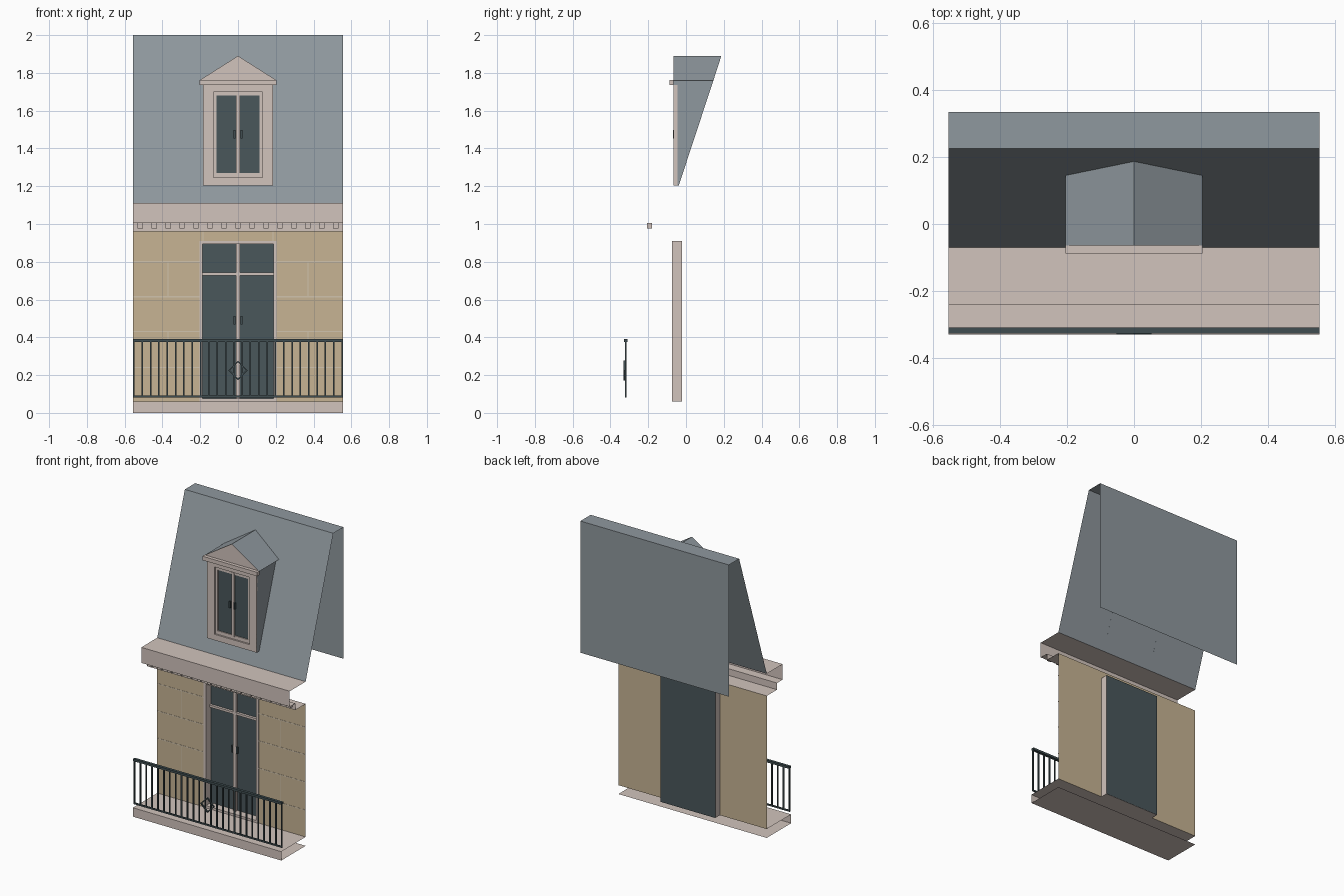
import bpy
import math
from mathutils import Matrix, Vector

if "Cube" in bpy.data.objects:
    bpy.data.objects.remove(bpy.data.objects["Cube"], do_unlink=True)


def material(name, r, g, b):
    m = bpy.data.materials.new(name)
    m.use_nodes = True
    m.diffuse_color = (r, g, b, 1)
    m.node_tree.nodes["Principled BSDF"].inputs["Base Color"].default_value = (r, g, b, 1)
    return m


STONE = material("pale stone", .64, .55, .505)
WALL = material("tan masonry", .57, .455, .295)
JOINT = material("cream joint", .64, .55, .42)
SLATE = material("grey slate", .275, .314, .342)
GLASS = material("dark teal glass", .067, .095, .105)
METAL = material("dark metal", .05, .075, .082)
HALF = .555     # half width of the facade
WALL_Y = -.07


def mesh(name, verts, faces, mat):
    me = bpy.data.meshes.new(name)
    me.from_pydata(verts, [], faces)
    me.materials.append(mat)
    ob = bpy.data.objects.new(name, me)
    bpy.context.collection.objects.link(ob)
    return ob


def sheet(name, pts, mat):
    return mesh(name, pts, [range(len(pts))], mat)


def strip(name, profile, mat, x0=-HALF, x1=HALF):
    """Sweep an open (y, z) profile along x, leaving the ends open."""
    verts = [(x, y, z) for y, z in profile for x in (x0, x1)]
    faces = [(2*i, 2*i+1, 2*i+3, 2*i+2) for i in range(len(profile) - 1)]
    return mesh(name, verts, faces, mat)


def boxes(name, items, mat):
    """One object made of boxes, each (x0, x1, y0, y1, z0, z1)."""
    verts, faces = [], []
    for x0, x1, y0, y1, z0, z1 in items:
        n = len(verts)
        verts += [(x, y, z) for z in (z0, z1) for x, y in
                  ((x0, y0), (x1, y0), (x1, y1), (x0, y1))]
        faces += [[n + 3, n + 2, n + 1, n], [n + 4, n + 5, n + 6, n + 7]]
        for i in range(4):
            j = (i + 1) % 4
            faces.append([n + i, n + j, n + j + 4, n + i + 4])
    return mesh(name, verts, faces, mat)


def frame(name, half, z0, z1, side, bottom, top, y0, y1, mat):
    """Rectangular surround centred on x = 0."""
    inner = half - side
    return boxes(name, [(-half, -inner, y0, y1, z0, z1),
                        (inner, half, y0, y1, z0, z1),
                        (-inner, inner, y0, y1, z0, z0 + bottom),
                        (-inner, inner, y0, y1, z1 - top, z1)], mat)


def pane(name, half, y, z0, z1):
    return strip(name, [(y, z0), (y, z1)], GLASS, -half, half)


# Balcony slab, cornice and roof are open-ended shells
strip("balcony_slab", [(WALL_Y, 0), (-.33, 0), (-.33, .06), (WALL_Y, .06)], STONE)
strip("cornice", [(WALL_Y, .96), (-.18, .96), (-.18, 1.005), (-.24, 1.005),
                  (-.24, 1.11), (WALL_Y, 1.11)], STONE)
strip("mansard_roof", [(WALL_Y, 1.11), (.225, 2), (.335, 2), (.335, 1.11)], SLATE)
boxes("cornice_dentils", [(i*.074 - .014, i*.074 + .014, -.207, -.18, .975, 1.005)
                          for i in range(-7, 8)], STONE)

# Masonry wall around the door opening
DOOR = .205
for side, a, b in (("right", -HALF, -DOOR), ("left", DOOR, HALF)):
    strip("wall_" + side, [(WALL_Y, .06), (WALL_Y, .96)], WALL, a, b)
strip("wall_over_door", [(WALL_Y, .91), (WALL_Y, .96)], WALL, -DOOR, DOOR)

# Masonry joints
joints = []
JY = (WALL_Y - .0015, WALL_Y - .0002)
for s in (-1, 1):
    for z in (.24, .43, .615, .8):
        joints.append((*sorted((s*DOOR, s*HALF)), *JY, z - .003, z + .003))
    for x, z0, z1 in ((.37, .24, .43), (.37, .615, .8), (.185, .91, .96)):
        joints.append((s*x - .002, s*x + .002, *JY, z0, z1))
boxes("wall_joints", joints, JOINT)

# Balcony door
frame("door_surround", DOOR, .06, .91, .017, .015, .015, -.075, -.021, STONE)
pane("door_glass", DOOR, -.02, .06, .91)
boxes("door_bars", [(-.01, .01, -.038, -.021, .075, .895),
                    (-.188, .188, -.038, -.021, .727, .742)], STONE)


def handles(name, y, z):
    boxes(name, [(s*.018 - .005, s*.018 + .005, y - .012, y, z - .022, z + .022)
                 for s in (-1, 1)], METAL)


handles("door_handles", -.03, .49)

# Railing
RAIL_Y = -.319
boxes("rail_bars", [(-HALF, HALF, RAIL_Y - .009, RAIL_Y + .01, .375, .39),
                    (-HALF, HALF, RAIL_Y - .004, RAIL_Y + .004, .082, .092)], METAL)
step = (2*HALF - .008) / 25
boxes("balusters", [(x - .004, x + .004, RAIL_Y - .004, RAIL_Y + .004, .088, .38)
                    for x in (-HALF + .004 + i*step for i in range(26))], METAL)
diamond = boxes("railing_diamond", [(-.037, .037, -.005, .005, -.037, -.03),
                                    (-.037, .037, -.005, .005, .03, .037),
                                    (-.037, -.03, -.005, .005, -.03, .03),
                                    (.03, .037, -.005, .005, -.03, .03)], METAL)
diamond.data.transform(Matrix.Translation(Vector((0, RAIL_Y - .006, .225)))
                       @ Matrix.Rotation(math.radians(45), 4, "Y"))

# Dormer window
FY = -.065
frame("dormer_front", .185, 1.205, 1.737, .055, .04, .037, FY, FY + .02, STONE)
frame("dormer_window_frame", .13, 1.245, 1.70, .016, .024, .02, -.054, -.047, STONE)
boxes("dormer_mullion", [(-.01, .01, -.056, -.047, 1.26, 1.69)], STONE)
pane("dormer_glass", .13, -.048, 1.245, 1.70)
handles("dormer_handles", -.056, 1.475)
boxes("dormer_lintel", [(-.205, .205, -.088, FY, 1.735, 1.762)], STONE)

# Dormer pediment, cheeks, eaves and gabled roof
EAVE, RIDGE = 1.76, 1.89
sheet("dormer_pediment", [(-.205, FY, EAVE), (.205, FY, EAVE), (0, FY, RIDGE)], STONE)
for side, s in (("right", -1), ("left", 1)):
    d = s   # winding keeps normals outward on both sides
    sheet("dormer_cheek_" + side,
          [(s*.185, y, z) for y, z in ((FY, 1.205), (-.038, 1.205),
                                       (.145, EAVE), (FY, EAVE))][::d], SLATE)
    sheet("dormer_roof_" + side, [(s*.205, FY, EAVE), (s*.205, .145, EAVE),
                                  (0, .187, RIDGE), (0, FY, RIDGE)][::d], SLATE)
    sheet("dormer_eave_" + side, [(s*.185, FY, EAVE), (s*.185, .145, EAVE),
                                  (s*.205, .145, EAVE), (s*.205, FY, EAVE)][::d], SLATE)
